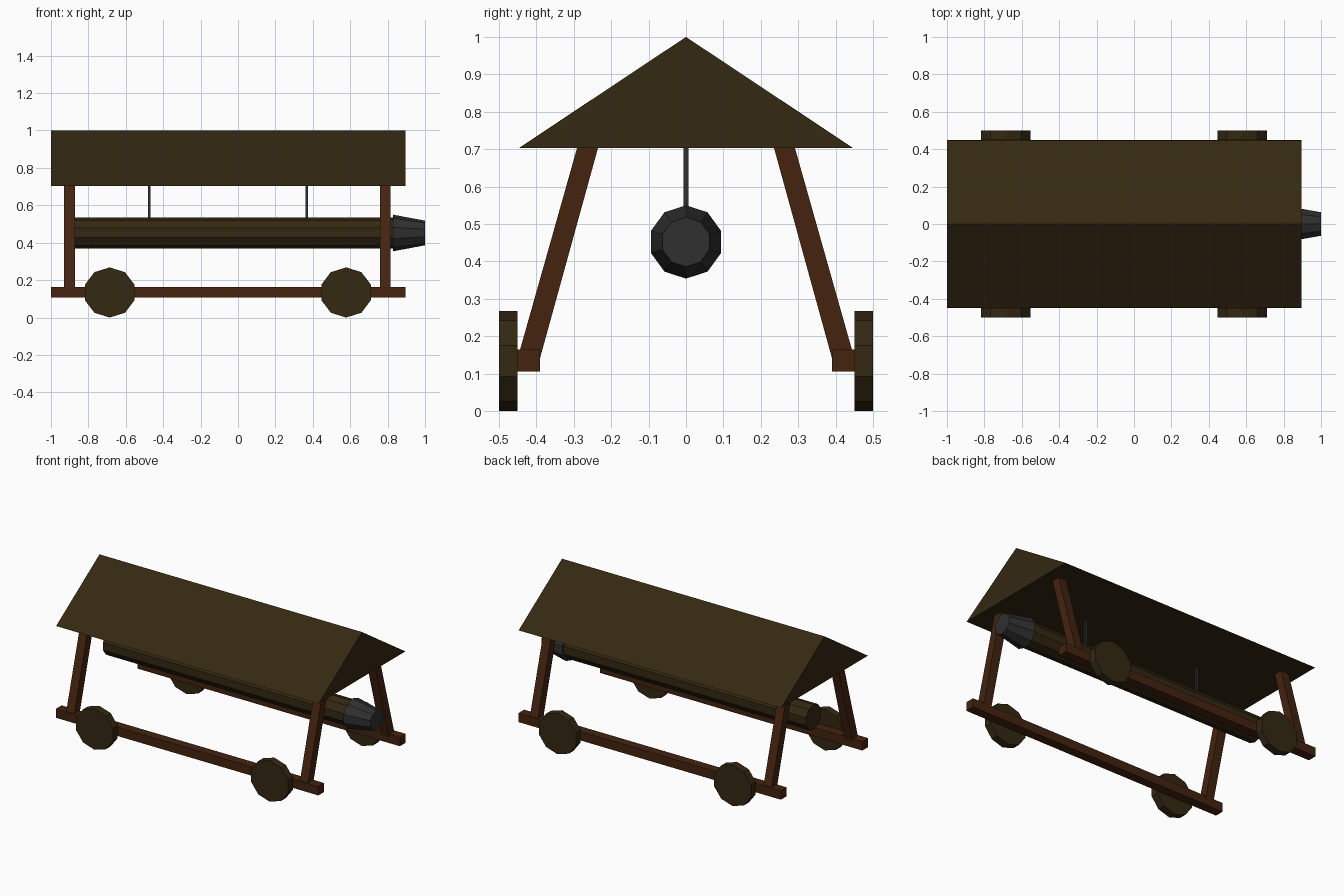
import bpy, math

if "Cube" in bpy.data.objects:
    bpy.data.objects.remove(bpy.data.objects["Cube"])

def material(name, rgb):
    m = bpy.data.materials.new(name)
    m.diffuse_color = (*rgb, 1)
    m.use_nodes = True
    m.node_tree.nodes["Principled BSDF"].inputs["Base Color"].default_value = m.diffuse_color
    return m

DARK_WOOD = material("dark wood", (0.034, 0.021, 0.006))
RED_WOOD = material("red wood", (0.058, 0.017, 0.005))
IRON = material("iron", (0.029, 0.029, 0.030))

def loft(name, rings, mat):
    """Solid from two or more matching closed rings, with capped ends."""
    n = len(rings[0])
    verts = [p for r in rings for p in r]
    faces = [tuple(range(n))[::-1], tuple(range(len(verts) - n, len(verts)))]
    for k in range(len(rings) - 1):
        for i in range(n):
            j = (i + 1) % n
            faces.append((k * n + i, k * n + j, (k + 1) * n + j, (k + 1) * n + i))
    me = bpy.data.meshes.new(name)
    me.from_pydata(verts, [], faces)
    me.materials.append(mat)
    ob = bpy.data.objects.new(name, me)
    bpy.context.collection.objects.link(ob)
    # consistent outward normals
    import bmesh
    bm = bmesh.new()
    bm.from_mesh(me)
    bmesh.ops.recalc_face_normals(bm, faces=bm.faces)
    bm.to_mesh(me)
    bm.free()
    return ob

def extrude_x(name, profile, x0, x1, mat):
    return loft(name, [[(x, y, z) for y, z in profile] for x in (x0, x1)], mat)

def decagon(r):
    return [(r * math.sin(i * math.pi / 5), r * math.cos(i * math.pi / 5)) for i in range(10)]

BACK, FRONT = -1.0, 0.895

# gabled roof
extrude_x("roof", [(-0.447, 0.703), (0.447, 0.703), (0, 1.0)], BACK, FRONT, DARK_WOOD)

for s, side in ((-1, "front"), (1, "back")):
    # bottom rail
    extrude_x(side + "_rail", [(s * y, z) for y, z in
              ((0.39, 0.106), (0.45, 0.106), (0.45, 0.164), (0.39, 0.164))], BACK, FRONT, RED_WOOD)
    # leaning posts
    for x, end in ((-0.90, "left"), (0.787, "right")):
        extrude_x(f"{side}_{end}_post", [(s * y, z) for y, z in
                  ((0.392, 0.135), (0.449, 0.145), (0.291, 0.704), (0.235, 0.704))],
                  x - 0.029, x + 0.029, RED_WOOD)
    # ten-sided wheels
    for x, end in ((-0.686, "left"), (0.578, "right")):
        loft(f"{side}_{end}_wheel",
             [[(x + 1.04 * a, s * y, 0.134 + b) for a, b in decagon(0.134)] for y in (0.45, 0.50)],
             DARK_WOOD)

# hanging ram: log and tapered iron head
def ram_ring(x, r):
    return [(x, a, 0.452 + b) for a, b in decagon(r)]

loft("ram_log", [ram_ring(-0.92, 0.082), ram_ring(0.84, 0.082)], DARK_WOOD)
loft("ram_head", [ram_ring(0.828, 0.098), ram_ring(1.0, 0.066)], IRON)

# suspension rods
for x, end in ((-0.475, "left"), (0.367, "right")):
    extrude_x(end + "_rod", [(-0.007, 0.50), (0.007, 0.50), (0.007, 0.704), (-0.007, 0.704)],
              x - 0.007, x + 0.007, IRON)
